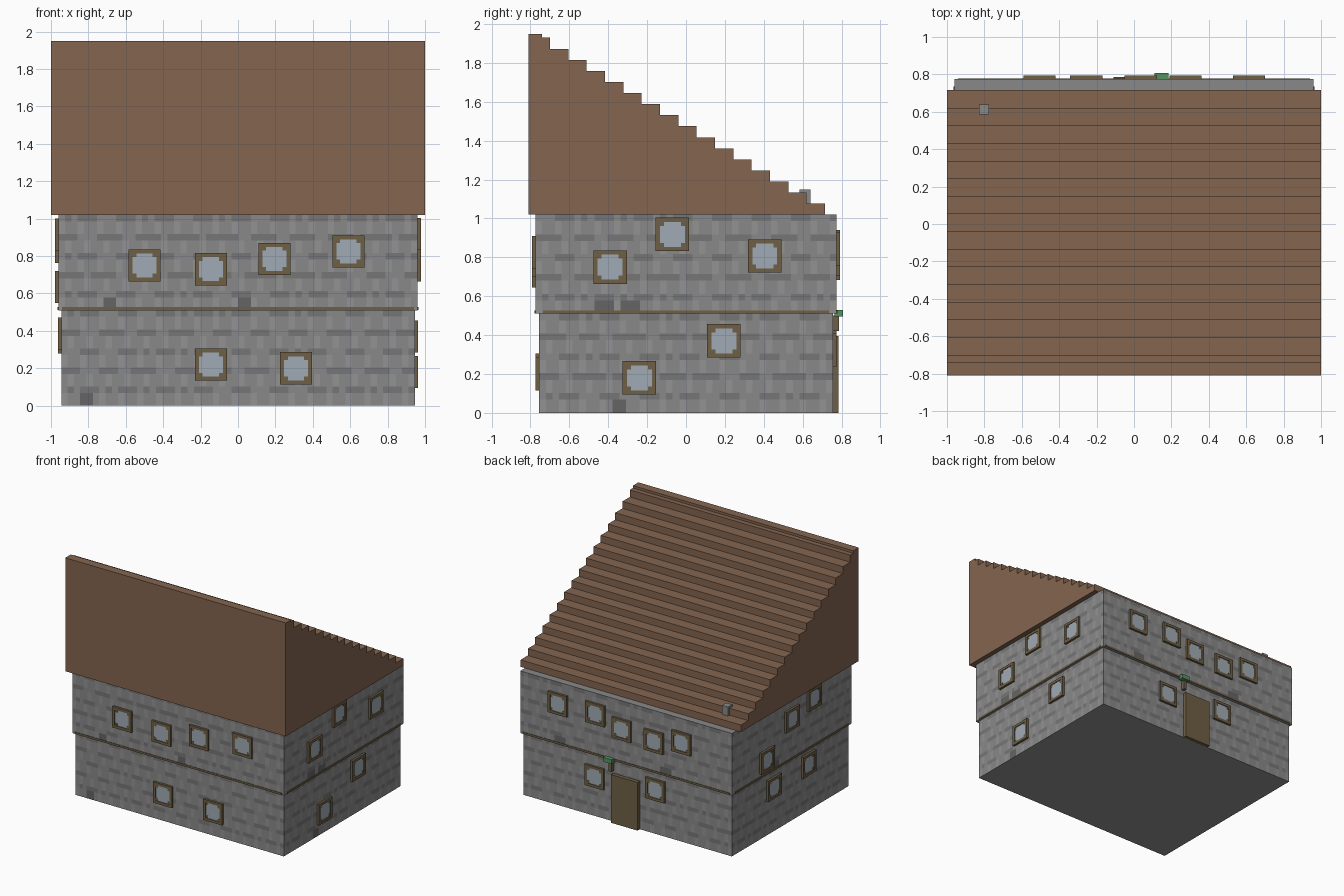
import bpy, bmesh, random

if "Cube" in bpy.data.objects:
    bpy.data.objects.remove(bpy.data.objects["Cube"])
random.seed(4)


def mat(name, r, g, b):
    m = bpy.data.materials.new(name)
    m.diffuse_color = (r, g, b, 1)
    m.use_nodes = True
    m.node_tree.nodes["Principled BSDF"].inputs["Base Color"].default_value = m.diffuse_color
    return m


STONE = mat("stone", .25, .25, .25)
LIGHT = mat("stone_light", .29, .29, .29)
DARK = mat("stone_dark", .18, .18, .18)
PATCH = mat("stone_patch", .13, .13, .13)
ROOF = mat("roof_tile", .23, .13, .08)
WOOD = mat("wood", .16, .115, .06)
GLASS = mat("glass", .35, .41, .46)
GREEN = mat("green", .09, .29, .12)

# Half extents (x, y) and height range of each storey
STOREYS = {"lower": (.945, .755, 0, .51), "upper": (.96, .775, .51, 1.02)}


def add_box(bm, lo, hi):
    c = [(a + b) / 2 for a, b in zip(lo, hi)]
    vs = bmesh.ops.create_cube(bm, size=1)["verts"]
    for v in vs:
        v.co = [c[k] + v.co[k] * abs(hi[k] - lo[k]) for k in range(3)]


def finish(name, bm, mats):
    bmesh.ops.recalc_face_normals(bm, faces=bm.faces)
    me = bpy.data.meshes.new(name)
    bm.to_mesh(me)
    bm.free()
    for m in mats:
        me.materials.append(m)
    ob = bpy.data.objects.new(name, me)
    bpy.context.collection.objects.link(ob)
    return ob


def boxes(name, material, *pairs):
    bm = bmesh.new()
    for lo, hi in pairs:
        add_box(bm, lo, hi)
    return finish(name, bm, [material])


def on_wall(side, u, d, z):
    # Wall coordinates: u along the wall, d outward distance from the centre
    return {"front": (u, -d, z), "back": (u, d, z),
            "right": (d, u, z), "left": (-d, u, z)}[side]


def brick_tone(i, j):
    row = j // 3
    if j % 3 == 2:
        return 2 if random.random() < .5 and i % 2 else (2 if (i // 3 + row) % 2 else 0)
    return 1 if (i + 2 * (row % 2)) % 3 == 0 else 0


# Storey walls: a cell grid on every side, coloured as brick courses
PATCHES = {("upper", "front"): [(-.68, .555), (.035, .555)],
           ("lower", "front"): [(-.815, .04)],
           ("upper", "right"): [(-.42, .555), (-.285, .555)],
           ("lower", "right"): [(-.34, .04)],
           ("upper", "back"): [(-.36, .555), (.6, .555)],
           ("upper", "left"): [(.2, .555)]}
ROWS = 15
for storey, (hx, hy, z0, z1) in STOREYS.items():
    bm = bmesh.new()
    for side in ("front", "right", "back", "left"):
        half, d = (hx, hy) if side in ("front", "back") else (hy, hx)
        cols = round(2 * half / .034)
        grid = [[bm.verts.new(on_wall(side, -half + 2 * half * i / cols, d,
                                      z0 + (z1 - z0) * j / ROWS))
                 for j in range(ROWS + 1)] for i in range(cols + 1)]
        for i in range(cols):
            for j in range(ROWS):
                f = bm.faces.new((grid[i][j], grid[i + 1][j],
                                  grid[i + 1][j + 1], grid[i][j + 1]))
                f.material_index = brick_tone(i, j)
                u = -half + 2 * half * (i + .5) / cols
                z = z0 + (z1 - z0) * (j + .5) / ROWS
                if any(abs(u - a) < .036 and abs(z - b) < .036
                       for a, b in PATCHES.get((storey, side), [])):
                    f.material_index = 3
    bmesh.ops.remove_doubles(bm, verts=bm.verts, dist=1e-4)
    # Close the floor and ceiling of the storey
    rim = [e for e in bm.edges if e.is_boundary]
    for zz in (z0, z1):
        bmesh.ops.contextual_create(
            bm, geom=[e for e in rim if all(abs(v.co.z - zz) < 1e-4 for v in e.verts)])
    finish(storey + "_storey_walls", bm, [STONE, LIGHT, DARK, PATCH])

# Timber band between the storeys
boxes("timber_band", WOOD,
      ((-.94, -.779, .511), (.94, .779, .527)),
      ((-.964, -.735, .511), (.964, .735, .527)))

# Stepped lean-to roof: one stair profile extruded along x
steps = [(-.74, 1.95), (-.70, 1.93)] + [(-.605 + .0943 * k, 1.872 - .0568 * k) for k in range(15)]
profile = [(-.81, 1.02), (-.81, 1.95)]
for k, (y, z) in enumerate(steps):
    profile += [(y, z), (y, steps[k + 1][1] if k + 1 < len(steps) else 1.02)]
bm = bmesh.new()
face = bm.faces.new([bm.verts.new((-1, y, z)) for y, z in profile])
ext = bmesh.ops.extrude_face_region(bm, geom=[face], use_keep_orig=True)["geom"]
bmesh.ops.translate(bm, vec=(2, 0, 0), verts=[g for g in ext if isinstance(g, bmesh.types.BMVert)])
finish("stepped_roof", bm, [ROOF])

# Small chimney
boxes("chimney", STONE, ((-.83, .585, 1.075), (-.775, .64, 1.15)))


def window(name, storey, side, u, z):
    hx, hy = STOREYS[storey][:2]
    d = hy if side in ("front", "back") else hx

    def part(u0, u1, w0, w1, out):
        a = on_wall(side, u + u0, d - .01, z + w0)
        b = on_wall(side, u + u1, d + out, z + w1)
        return tuple(map(min, a, b)), tuple(map(max, a, b))
    o, n, c = .086, .064, .044
    bars = [part(-o, o, n, o, .018), part(-o, o, -o, -n, .018),
            part(-o, -n, -n, n, .018), part(n, o, -n, n, .018)]
    bars += [part(min(s * c, s * n), max(s * c, s * n), min(t * c, t * n), max(t * c, t * n), .014)
             for s in (-1, 1) for t in (-1, 1)]
    boxes(name + "_frame", WOOD, *bars)
    boxes(name + "_pane", GLASS, part(-n, n, -n, n, .012))


# Windows: irregularly placed on each wall
WINDOWS = {
    ("upper", "front"): [(-.5, .75), (-.145, .73), (.195, .785), (.59, .825)],
    ("lower", "front"): [(-.145, .22), (.31, .20)],
    ("upper", "right"): [(-.39, .75), (-.07, .918), (.405, .807)],
    ("lower", "right"): [(-.24, .18), (.195, .37)],
    ("upper", "back"): [(.615, .845), (.275, .855), (.036, .79), (-.255, .77), (-.505, .825)],
    ("lower", "back"): [(.295, .325), (-.255, .365)],
    ("upper", "left"): [(.33, .635), (.007, .85), (-.28, .915)],
    ("lower", "left"): [(.22, .365), (-.23, .385)],
}
for (storey, side), spots in WINDOWS.items():
    for k, (u, z) in enumerate(spots):
        window(f"{side}_{storey}_window_{k + 1}", storey, side, u, z)

# Door on the back with a small green-capped lamp beside it
boxes("door", WOOD, ((-.11, .74, 0), (.13, .785, .395)))
boxes("lamp_post", WOOD, ((.125, .75, .42), (.15, .787, .5)))
boxes("lamp_cap", GREEN, ((.11, .765, .495), (.185, .808, .53)))
